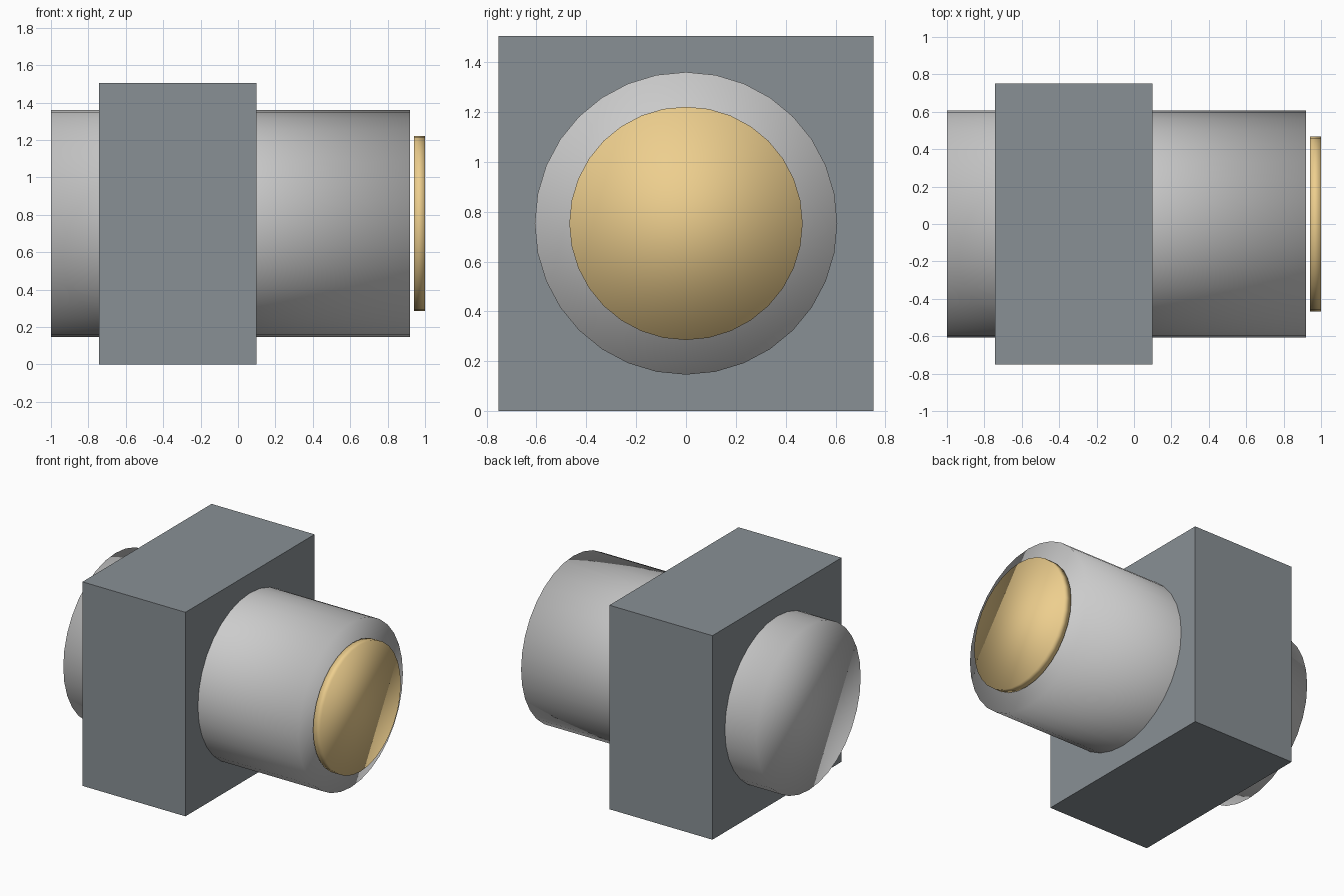
import bpy
import math

if "Cube" in bpy.data.objects:
    bpy.data.objects.remove(bpy.data.objects["Cube"])

CENTRE_Z = 0.753


def material(name, colour):
    mat = bpy.data.materials.new(name)
    mat.diffuse_color = colour
    mat.use_nodes = True
    mat.node_tree.nodes["Principled BSDF"].inputs["Base Color"].default_value = mat.diffuse_color
    return mat


def x_cylinder(name, x0, x1, radius):
    """Smooth 32-sided cylinder lying along x."""
    bpy.ops.mesh.primitive_cylinder_add(
        vertices=32, radius=radius, depth=x1 - x0,
        location=((x0 + x1) / 2, 0, CENTRE_Z), rotation=(0, math.pi / 2, 0))
    obj = bpy.context.object
    obj.name = name
    bpy.ops.object.transform_apply(location=False, rotation=True, scale=True)
    bpy.ops.object.shade_smooth()
    return obj


# Square housing block
bpy.ops.mesh.primitive_cube_add(size=1, location=(-0.322, 0, 0.752))
block = bpy.context.object
block.name = "housing_block"
block.scale = (0.84, 1.504, 1.504)
bpy.ops.object.transform_apply(location=False, rotation=False, scale=True)
block.data.materials.append(material("dark_grey", (0.25, 0.28, 0.30, 1)))

# Barrel running through the block
x_cylinder("barrel", -1.0, 0.92, 0.607)

# Gold disc just in front of the barrel
disc = x_cylinder("front_disc", 0.94, 1.0, 0.468)
disc.data.materials.append(material("gold", (0.85, 0.62, 0.27, 1)))
